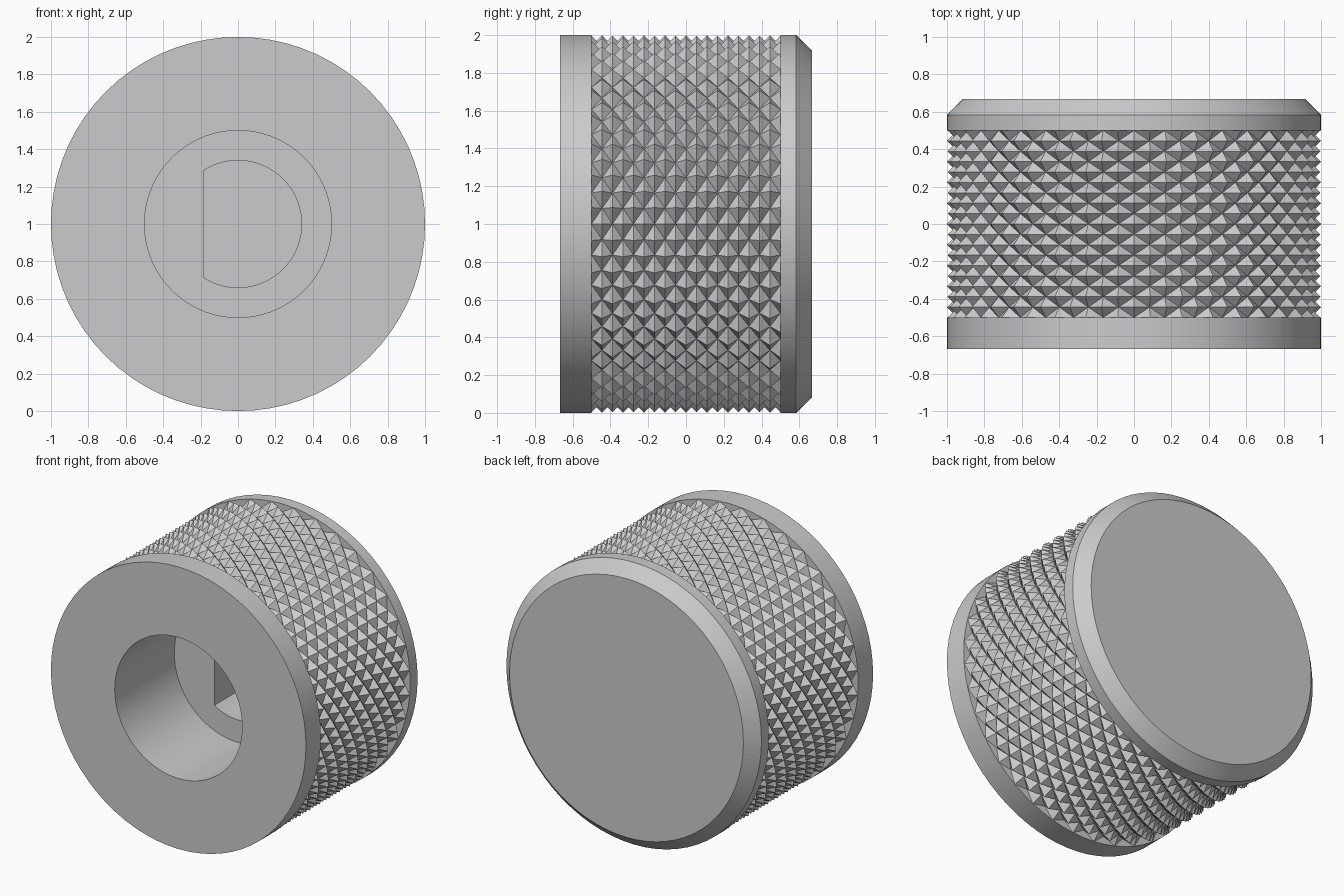
import bpy, bmesh
from math import cos, sin, pi, acos

cube = bpy.data.objects.get("Cube")
if cube:
    bpy.data.objects.remove(cube, do_unlink=True)

STEPS = 72           # columns of the knurl grid
ROWS = 18            # rows of the knurl grid
HALF = 0.5           # half width of the knurled band
VALLEY = 0.945       # radius at the bottom of the knurl

grey = bpy.data.materials.new("light_grey")
grey.use_nodes = True
grey.diffuse_color = (0.6, 0.6, 0.6, 1)
grey.node_tree.nodes["Principled BSDF"].inputs["Base Color"].default_value = (0.6, 0.6, 0.6, 1)


def arc(radius, y, start, end, count):
    """Points on an arc around the knob axis."""
    return [(radius * cos(start + (end - start) * k / count), y,
             1 + radius * sin(start + (end - start) * k / count)) for k in range(count)]


def finish(name, bm):
    mesh = bpy.data.meshes.new(name)
    bm.to_mesh(mesh)
    bm.free()
    obj = bpy.data.objects.new(name, mesh)
    bpy.context.collection.objects.link(obj)
    mesh.materials.append(grey)
    return obj


def skin(name, sections):
    """Closed solid through equal-sized rings, capped at both ends."""
    bm = bmesh.new()
    rings = [[bm.verts.new(p) for p in s] for s in sections]
    n = len(rings[0])
    for a, b in zip(rings, rings[1:]):
        for k in range(n):
            bm.faces.new((a[k], a[(k + 1) % n], b[(k + 1) % n], b[k]))
    bm.faces.new(rings[0])
    bm.faces.new(rings[-1])
    bmesh.ops.recalc_face_normals(bm, faces=bm.faces)
    return finish(name, bm)


# Turned body: counterbore, front flange, core, chamfered rear flange
profile = [(0.5, 0), (0.5, -0.667), (1, -0.667), (1, -HALF), (0.93, -HALF),
           (0.93, HALF), (1, HALF), (1, 0.583), (0.917, 0.667)]
body = skin("knob_body", [arc(r, y, 0, 2 * pi, STEPS) for r, y in profile])

# D-shaped shaft socket cut into the counterbore floor
reach = pi - acos(0.185 / 0.34)
d_sections = []
for y in (-0.1, 0.5):
    d_sections.append(arc(0.34, y, -reach, reach, 48)
                      + [(0.34 * cos(reach), y, 1 + 0.34 * sin(reach))])
cutter = skin("shaft_socket_cutter", d_sections)
cutter.hide_render = True
cut = body.modifiers.new("shaft_socket", 'BOOLEAN')
cut.operation = 'DIFFERENCE'
cut.solver = 'EXACT'
cut.object = cutter
bpy.ops.object.select_all(action='DESELECT')
bpy.context.view_layer.objects.active = body
body.select_set(True)
bpy.ops.object.modifier_apply(modifier=cut.name)
bpy.data.objects.remove(cutter, do_unlink=True)
bpy.ops.object.shade_smooth_by_angle(angle=pi / 6)

# Knurled grip: staggered diamond pyramids, peaks on a checkerboard grid
bm = bmesh.new()
grid = []
for j in range(ROWS + 1):
    y = -HALF + 2 * HALF * j / ROWS
    row = []
    for i in range(STEPS):
        r = 1 if (i + j) % 2 else VALLEY
        t = 2 * pi * i / STEPS
        row.append(bm.verts.new((r * cos(t), y, 1 + r * sin(t))))
    grid.append(row)
for j in range(ROWS):
    for i in range(STEPS):
        n = (i + 1) % STEPS
        a, b, c, d = grid[j][i], grid[j][n], grid[j + 1][n], grid[j + 1][i]
        # split each cell along the valley between its two low corners
        if (i + j) % 2:
            bm.faces.new((a, d, b))
            bm.faces.new((b, d, c))
        else:
            bm.faces.new((a, c, b))
            bm.faces.new((a, d, c))
finish("knurled_grip", bm)
